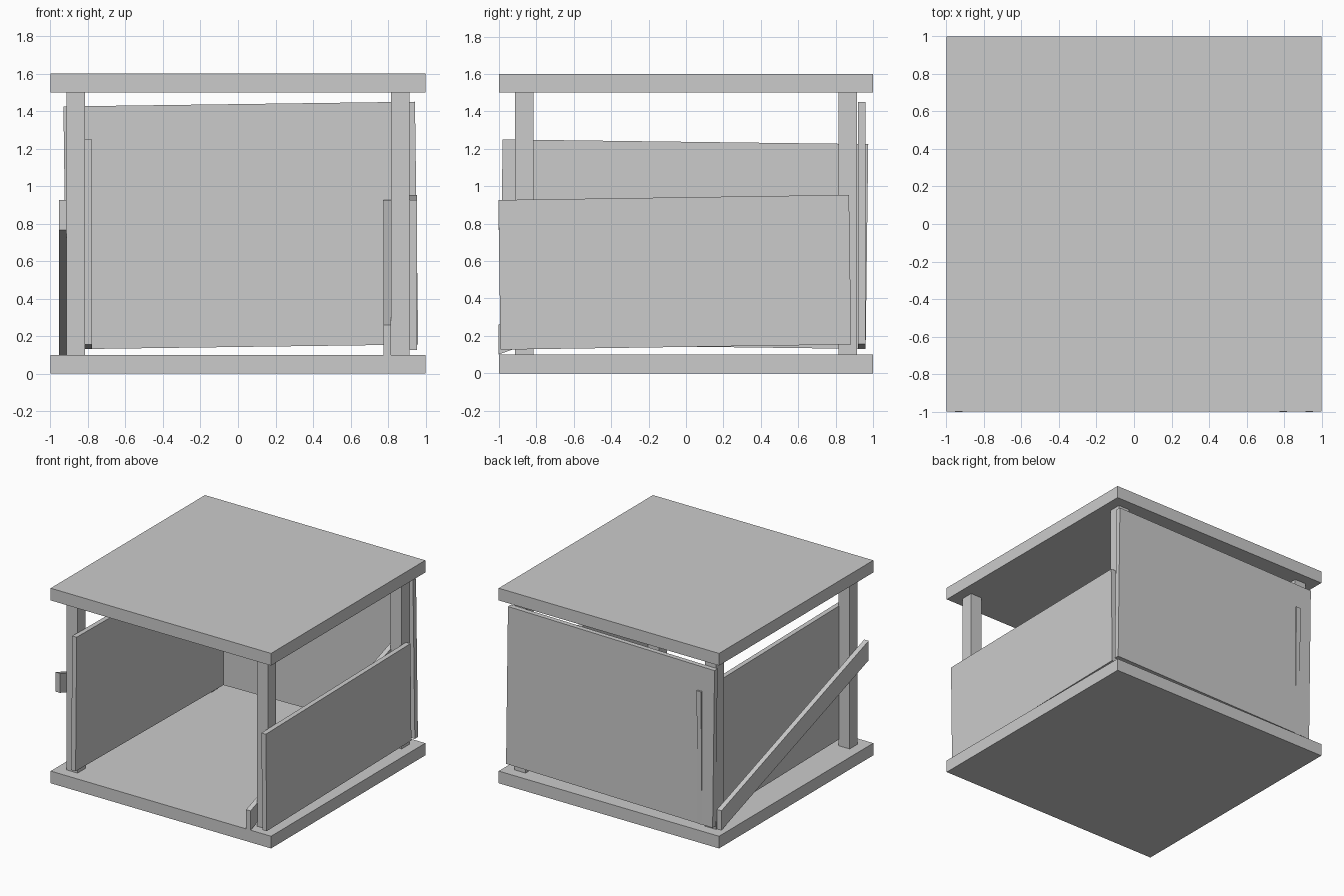
import bpy, bmesh
from mathutils import Matrix

if "Cube" in bpy.data.objects:
    bpy.data.objects.remove(bpy.data.objects["Cube"])


def box(name, center, size, axis=None, angle=0.0, shear=0.0):
    """Box with optional tilt about an axis, or a z rise per unit of y."""
    bm = bmesh.new()
    bmesh.ops.create_cube(bm, size=1)
    bmesh.ops.scale(bm, vec=size, verts=bm.verts)
    for v in bm.verts:
        v.co.z += shear * v.co.y
    if axis:
        bmesh.ops.rotate(bm, matrix=Matrix.Rotation(angle, 3, axis), verts=bm.verts)
    mesh = bpy.data.meshes.new(name)
    bm.to_mesh(mesh)
    bm.free()
    ob = bpy.data.objects.new(name, mesh)
    ob.location = center
    bpy.context.collection.objects.link(ob)
    return ob


# Floor and roof slabs
box("floor_slab", (0, 0, 0.05), (2, 2, 0.1))
box("roof_slab", (0, 0, 1.55), (2, 2, 0.1))

# Corner posts
for sx, side in ((-1, "left"), (1, "right")):
    for sy, end in ((-1, "front"), (1, "back")):
        box(f"{end}_{side}_post", (sx * 0.865, sy * 0.865, 0.8), (0.1, 0.1, 1.4))

# Slightly crooked wall panels
box("back_panel", (0.015, 0.94, 0.79), (1.875, 0.04, 1.295), 'Y', -0.0134)
box("right_panel", (0.935, -0.06, 0.54), (0.04, 1.875, 0.8), 'X', 0.0147)
box("left_panel", (-0.798, -0.01, 0.69), (0.04, 1.955, 1.095), 'X', -0.0128)

# Diagonal braces with upright ends
slope = 0.665 / 1.905
box("left_brace", (-0.935, -0.05, 0.513), (0.04, 1.907, 0.16), shear=-slope)
box("right_brace", (0.796, -0.05, 0.513), (0.04, 1.907, 0.16), shear=slope)
